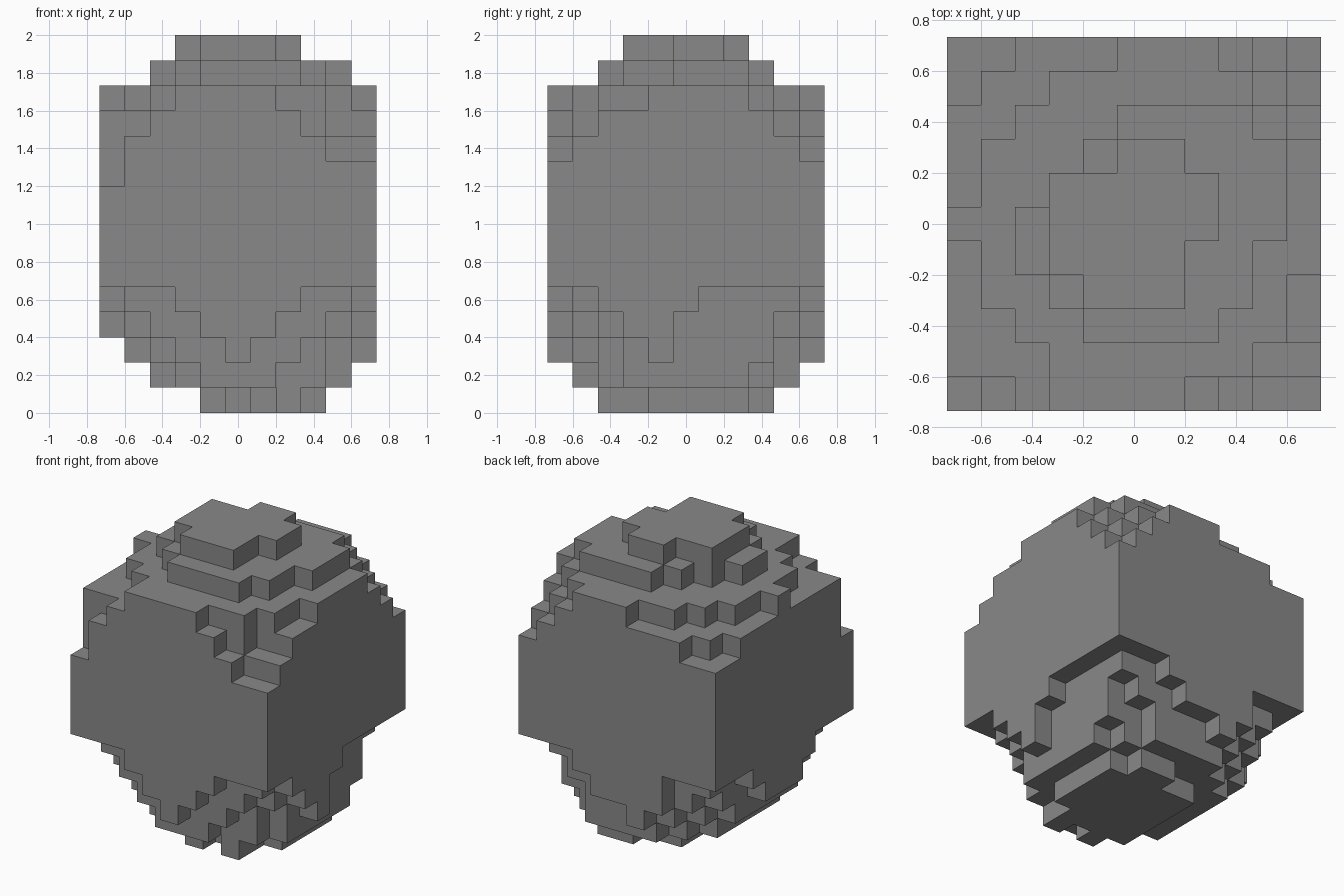
import bpy
import bmesh
import math
from mathutils import Vector

default_cube = bpy.data.objects.get("Cube")
if default_cube:
    bpy.data.objects.remove(default_cube, do_unlink=True)

GRID = 11                 # blocks across the width and the depth
BLOCK = 2 / 15            # fifteen layers make the full height
ALL = GRID                # a cut that removes the whole column
FULL = (0,)


def make_material(name, value):
    material = bpy.data.materials.new(name)
    material.use_nodes = True
    colour = (value, value, value, 1)
    material.diffuse_color = colour
    material.node_tree.nodes["Principled BSDF"].inputs["Base Color"].default_value = colour
    material.roughness = 1
    return material


def stepped_layer(front_low, front_high, back_low, back_high):
    """Cells of a square layer with a staircase cut from each corner.

    Each staircase lists how many blocks are cut from every column,
    from the outer column inward; its last value runs on to the middle.
    """
    cells = set()
    for column in range(GRID):
        low_side = column <= GRID // 2
        distance = column if low_side else GRID - 1 - column
        front = front_low if low_side else front_high
        back = back_low if low_side else back_high
        start = front[min(distance, len(front) - 1)]
        end = GRID - back[min(distance, len(back) - 1)]
        cells.update((column, row) for row in range(start, end))
    return cells


# Rounded underside, from the ground up
underside = [
    stepped_layer((ALL, ALL, ALL, ALL, 3, 2), (ALL, ALL, 4, 2, 3),
                  (ALL, ALL, ALL, ALL, 3), (ALL, ALL, 3, 2)),
    stepped_layer((ALL, ALL, 3, 2, 1), (ALL, 3, 2, 2, 1),
                  (ALL, ALL, 3, 2, 1), (ALL, 3, 2, 1)),
    stepped_layer((ALL, 3, 2, 1, 1, 0), (4, 3, 2, 1),
                  (ALL, 3, 2, 1, 0, 1), (6, 2, 2, 1)),
    stepped_layer((4, 2, 1, 1, 0), (3, 2, 1, 1, 0),
                  (4, 2, 1, 0), (6, 2, 1, 1, 0)),
    stepped_layer((3, 1, 1, 0), (2, 1, 1, 0),
                  (3, 1, 1, 0), (5, 1, 1, 0)),
]

# Straight-sided middle
middle = [stepped_layer(FULL, FULL, FULL, FULL)] * 4

# Domed crown, from the shoulders up
crown = [
    stepped_layer((1, 0), FULL, FULL, FULL),
    stepped_layer((1, 0), (1, 1, 0), FULL, (1, 0)),
    stepped_layer((1, 1, 0), (2, 2, 1, 0), (2, 1, 0), (2, 1, 0)),
    stepped_layer((5, 3, 2, 0), (4, 2, 1, 1, 0),
                  (5, 3, 2, 1, 1, 0), (3, 2, 1, 0)),
    stepped_layer((ALL, ALL, 4, 3, 2), (ALL, 5, 3, 2),
                  (ALL, ALL, 5, 4, 3, 2), (ALL, 3, 2)),
    stepped_layer((ALL, ALL, ALL, 4, 3), (ALL, ALL, ALL, 5, 3),
                  (ALL, ALL, ALL, 4, 4, 3), (ALL, ALL, ALL, 4, 3)),
]


def build_blocks(name, layers, material):
    """Make one mesh from the exposed sides of all the blocks."""
    filled = {(column, row, level)
              for level, cells in enumerate(layers)
              for column, row in cells}
    bm = bmesh.new()
    corners = {}

    def corner(point):
        key = tuple(round(value) for value in point)
        if key not in corners:
            x, y, z = key
            corners[key] = bm.verts.new(((x - GRID / 2) * BLOCK,
                                         (y - GRID / 2) * BLOCK,
                                         z * BLOCK))
        return corners[key]

    axes = [Vector((1, 0, 0)), Vector((0, 1, 0)), Vector((0, 0, 1))]
    for cell in sorted(filled):
        base = Vector(cell)
        for index, normal in enumerate(axes):
            across = axes[(index + 1) % 3]
            along = axes[(index + 2) % 3]
            for side in (-1, 1):
                neighbour = tuple(round(value) for value in base + normal * side)
                if neighbour in filled:
                    continue
                origin = base + normal if side > 0 else base
                loop = [origin, origin + across, origin + across + along, origin + along]
                if side < 0:
                    loop.reverse()
                bm.faces.new([corner(point) for point in loop])

    # Merge flat neighbouring sides into clean panels
    bmesh.ops.dissolve_limit(bm, angle_limit=math.radians(1),
                             verts=bm.verts[:], edges=bm.edges[:])
    mesh = bpy.data.meshes.new(name)
    bm.to_mesh(mesh)
    bm.free()
    mesh.materials.append(material)
    obj = bpy.data.objects.new(name, mesh)
    bpy.context.collection.objects.link(obj)
    return obj


stone_grey = make_material("stone grey", 0.25)
build_blocks("blocky_boulder", underside + middle + crown, stone_grey)
